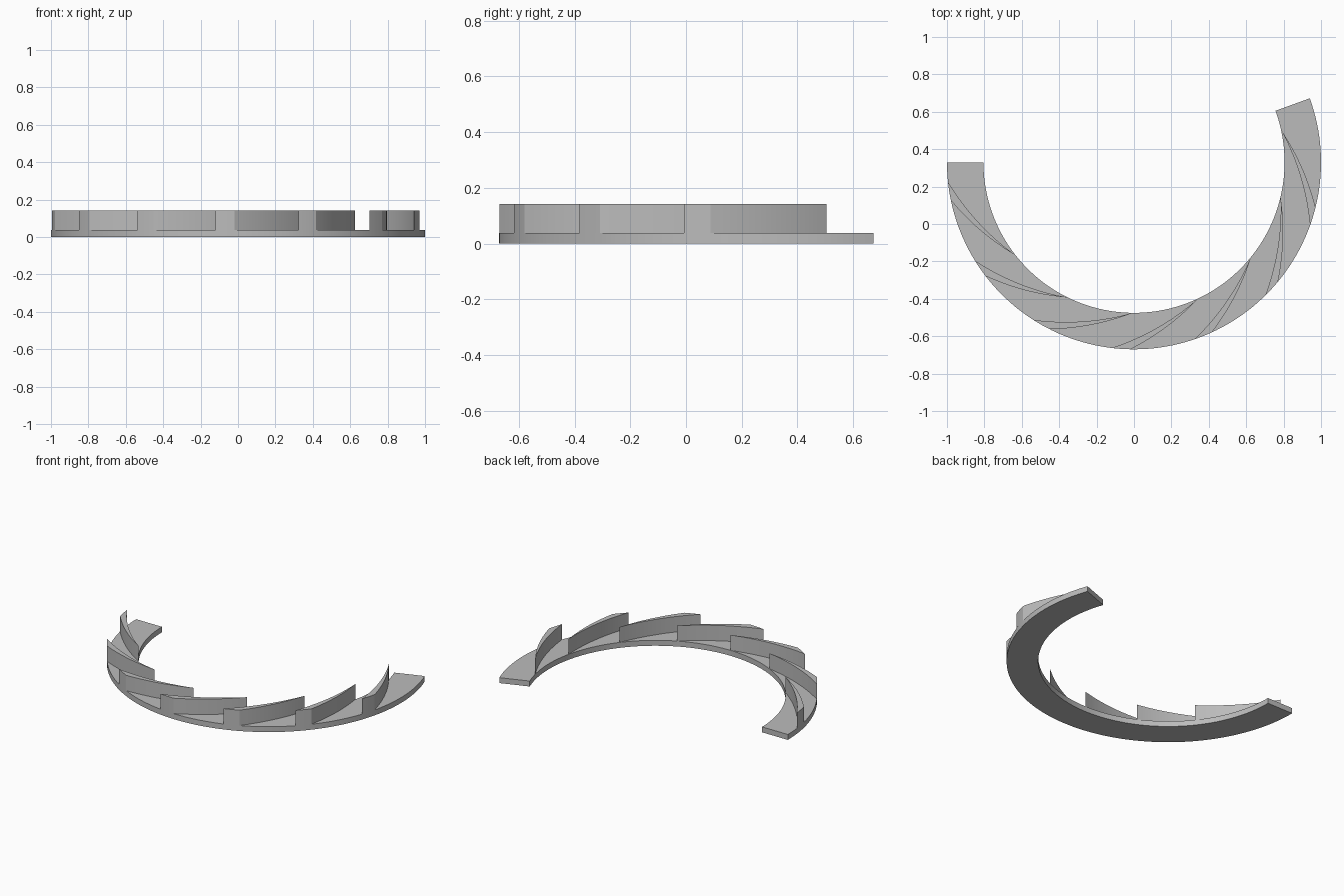
import bpy
import bmesh
from math import radians, cos, sin
from mathutils import Vector

cube = bpy.data.objects.get("Cube")
if cube:
    bpy.data.objects.remove(cube, do_unlink=True)

CENTRE = Vector((0, 0.33))
R_OUT, R_IN = 1.0, 0.805
BASE_TOP, VANE_TOP = 0.037, 0.142

grey = bpy.data.materials.new("plain grey")
grey.use_nodes = True
colour = (0.5, 0.5, 0.5, 1)
grey.diffuse_color = colour
grey.node_tree.nodes["Principled BSDF"].inputs["Base Color"].default_value = colour


def polar(radius, degrees):
    a = radians(degrees)
    return CENTRE + Vector((cos(a), sin(a))) * radius


def ring_arc(radius, start, end, steps):
    return [polar(radius, start + (end - start) * i / steps) for i in range(steps + 1)]


def bowed_line(a, b, bulge, steps=14):
    """Points from a to b, bowed to the right of the direction of travel."""
    d = b - a
    side = Vector((d.y, -d.x)).normalized()
    ts = [i / steps for i in range(steps + 1)]
    return [a + d * t + side * bulge * 4 * t * (1 - t) for t in ts]


def finish(bm, name):
    bmesh.ops.recalc_face_normals(bm, faces=bm.faces)
    mesh = bpy.data.meshes.new(name)
    bm.to_mesh(mesh)
    bm.free()
    mesh.materials.append(grey)
    obj = bpy.data.objects.new(name, mesh)
    bpy.context.collection.objects.link(obj)
    bpy.ops.object.select_all(action="DESELECT")
    obj.select_set(True)
    bpy.context.view_layer.objects.active = obj
    bpy.ops.object.shade_smooth_by_angle(angle=radians(25))
    return obj


def extrude_up(bm, faces, height):
    res = bmesh.ops.extrude_face_region(bm, geom=faces)
    top = [g for g in res["geom"] if isinstance(g, bmesh.types.BMVert)]
    bmesh.ops.translate(bm, verts=top, vec=(0, 0, height))


# Flat curved base strip
bm = bmesh.new()
outer = [bm.verts.new((*p, 0)) for p in ring_arc(R_OUT, 180, 380, 100)]
inner = [bm.verts.new((*p, 0)) for p in ring_arc(R_IN, 180, 380, 100)]
strip = [bm.faces.new((outer[i], outer[i + 1], inner[i + 1], inner[i]))
         for i in range(100)]
extrude_up(bm, strip, BASE_TOP)
finish(bm, "base_strip")

# Seven swept guide vanes, wide at the rim and pointed at the inner edge
for k in range(7):
    start = 186 + k * 360 / 14
    tip = polar(R_IN, start + 32.2)
    rim = ring_arc(R_OUT, start, start + 5.75, 4)
    outer_side = bowed_line(rim[-1], tip, 0.02)
    inner_side = bowed_line(rim[0], tip, 0.027)
    outline = rim + outer_side[1:] + inner_side[-2:0:-1]
    bm = bmesh.new()
    face = bm.faces.new([bm.verts.new((*p, BASE_TOP)) for p in outline])
    extrude_up(bm, [face], VANE_TOP - BASE_TOP)
    finish(bm, f"vane_{k + 1}")
